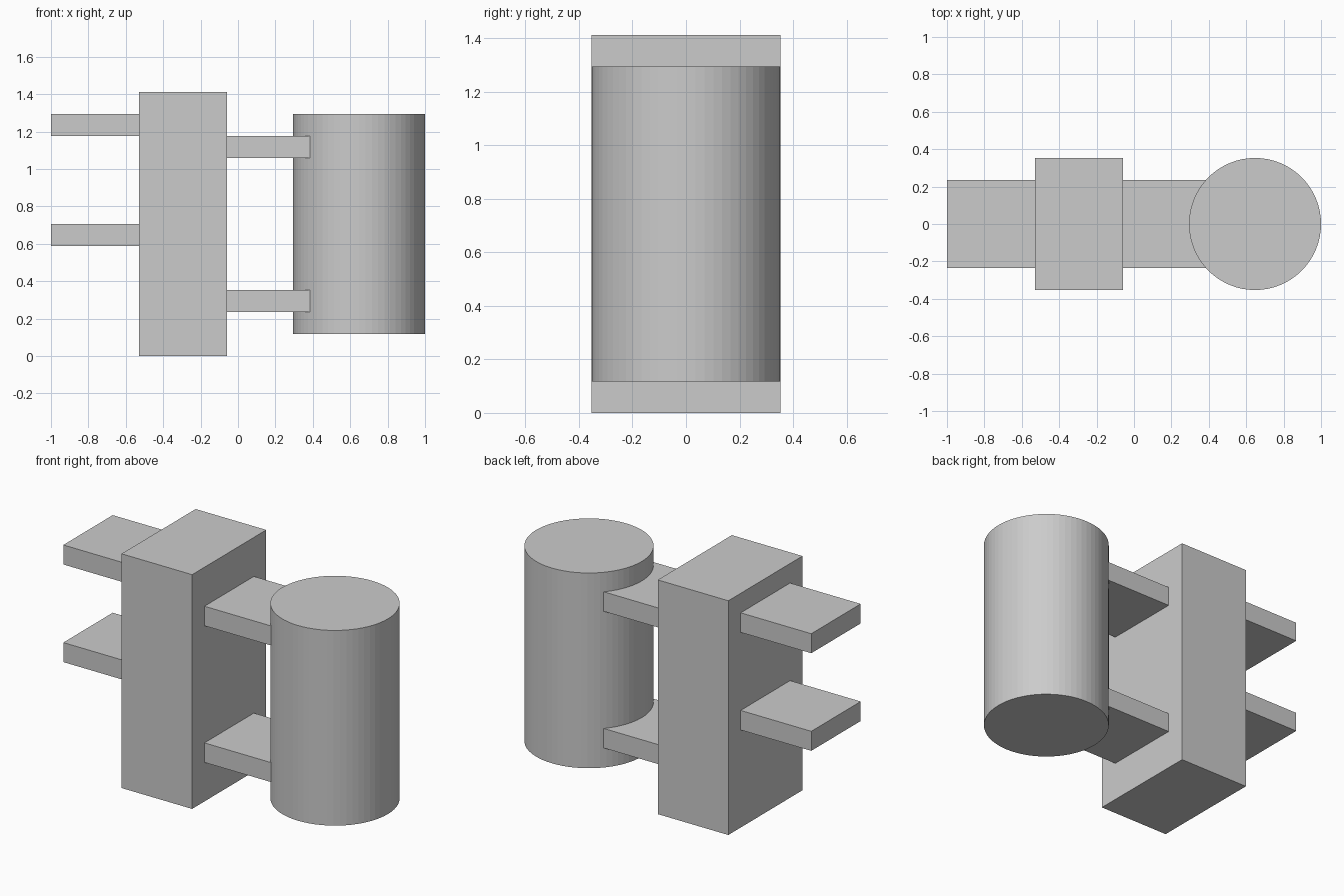
import bpy

if "Cube" in bpy.data.objects:
    bpy.data.objects.remove(bpy.data.objects["Cube"])

U = 2 / 17  # base module: the model is 17 modules long


def finish(obj, name):
    obj.name = name
    obj.data.name = name
    return obj


def box(name, x0, x1, half_y, z0, z1):
    """Box given by its bounds in modules, centred on y = 0."""
    bpy.ops.mesh.primitive_cube_add(
        size=1, location=((x0 + x1) / 2 * U, 0, (z0 + z1) / 2 * U))
    obj = bpy.context.object
    obj.scale = ((x1 - x0) * U, 2 * half_y * U, (z1 - z0) * U)
    bpy.ops.object.transform_apply(location=False, rotation=False, scale=True)
    return finish(obj, name)


# Central upright block
box("center_block", -4.5, -0.5, 3, 0, 12)

# Free plates on the left side
for level, z in (("lower", 5), ("upper", 10)):
    box(f"{level}_left_plate", -8.5, -4.5, 2, z, z + 1)

# Plates joining the block to the cylinder, ending just inside it
for level, z in (("lower", 2), ("upper", 9)):
    box(f"{level}_connecting_plate", -0.5, 3.5, 2, z, z + 1)

# Upright cylinder with a faceted wall
bpy.ops.mesh.primitive_cylinder_add(
    vertices=64, radius=3 * U, depth=10 * U, location=(5.5 * U, 0, 6 * U))
finish(bpy.context.object, "cylinder")
